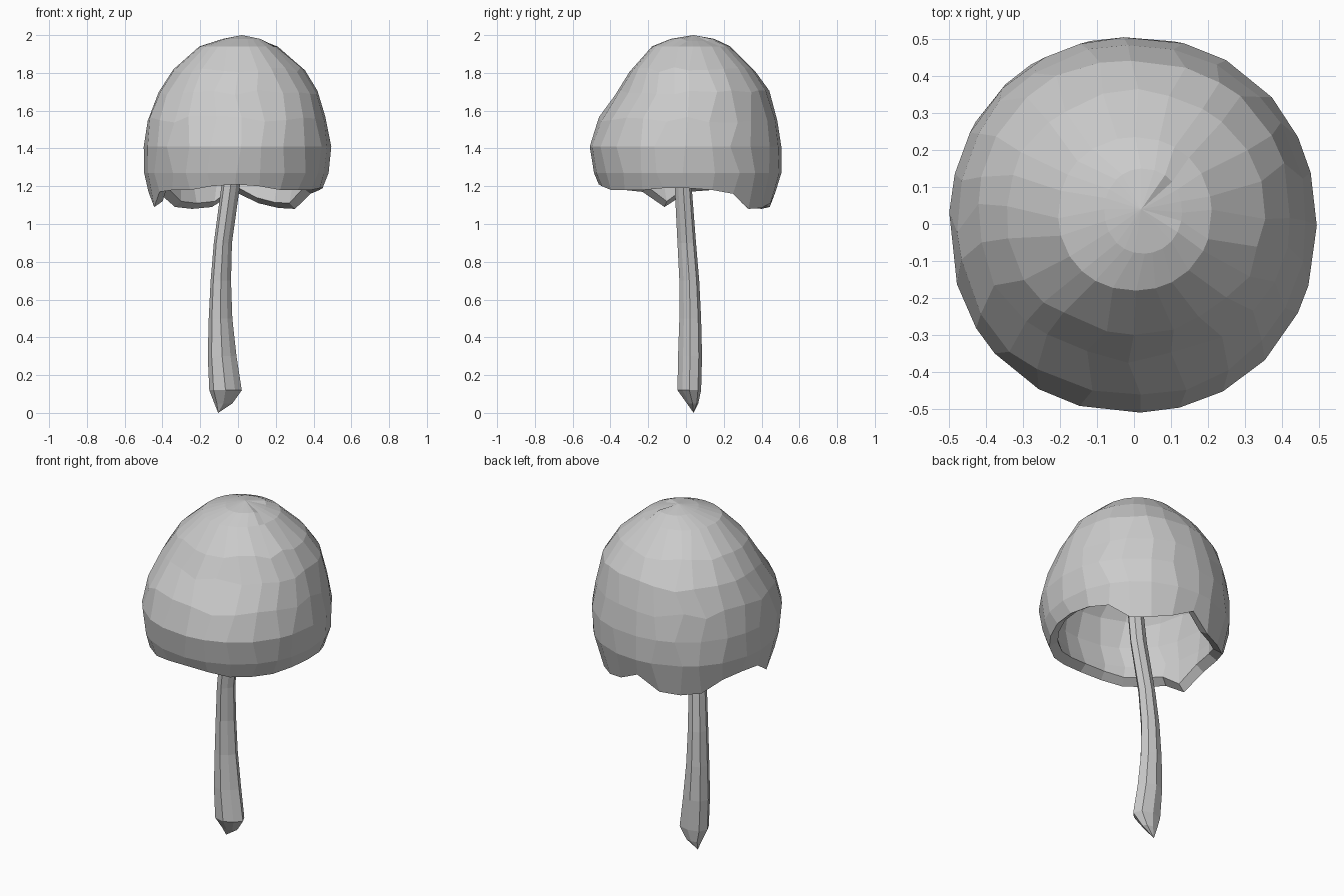
import bpy, bmesh, math, random
from mathutils import Vector

if "Cube" in bpy.data.objects:
    bpy.data.objects.remove(bpy.data.objects["Cube"])

random.seed(4)


def loft(name, rings, start, end):
    """Skin a stack of equal rings, closing both ends with a tip point."""
    bm = bmesh.new()
    loops = [[bm.verts.new(p) for p in ring] for ring in rings]
    n = len(loops[0])
    for a, b in zip(loops, loops[1:]):
        for k in range(n):
            bm.faces.new((a[k], a[(k + 1) % n], b[(k + 1) % n], b[k]))
    for tip, loop in ((start, loops[0]), (end, loops[-1])):
        t = bm.verts.new(tip)
        for k in range(n):
            bm.faces.new((t, loop[k], loop[(k + 1) % n]))
    bmesh.ops.recalc_face_normals(bm, faces=bm.faces)
    mesh = bpy.data.meshes.new(name)
    bm.to_mesh(mesh)
    bm.free()
    obj = bpy.data.objects.new(name, mesh)
    bpy.context.collection.objects.link(obj)
    return obj


def on_oval(row, angle, power=2.0):
    """Point on an oval given as z, x min, x max, y min, y max."""
    z, x0, x1, y0, y1 = row
    c, s = math.cos(angle), math.sin(angle)
    c = math.copysign(abs(c) ** (2 / power), c)
    s = math.copysign(abs(s) ** (2 / power), s)
    return Vector(((x0 + x1) / 2 + c * (x1 - x0) / 2,
                   (y0 + y1) / 2 + s * (y1 - y0) / 2, z))


# Cap: lopsided bell, outer skin rows from top to bottom
SIDES = 24
cap_rows = [
    (1.98, -0.08, 0.13, -0.08, 0.15),
    (1.94, -0.205, 0.21, -0.18, 0.235),
    (1.83, -0.335, 0.345, -0.285, 0.35),
    (1.71, -0.415, 0.42, -0.355, 0.44),
    (1.57, -0.475, 0.462, -0.46, 0.48),
    (1.41, -0.50, 0.494, -0.51, 0.505),
    (1.27, -0.497, 0.48, -0.487, 0.505),
]
outer = []
for i, row in enumerate(cap_rows):
    ring = []
    for k in range(SIDES):
        angle = math.tau * k / SIDES + random.uniform(-0.06, 0.06)
        # slide the point towards the next row so the facets look irregular
        slide = random.uniform(0, 0.22) if 1 < i < 5 else 0
        p = on_oval(row, angle, 2.1)
        if slide:
            p = p.lerp(on_oval(cap_rows[i + 1], angle, 2.1), slide)
        # small torn step beside the crown
        if i == 0 and p.x > 0.09 and p.y > 0:
            p.z -= 0.012
        ring.append(p)
    outer.append(ring)

# Ragged rim: heights every 15 degrees, starting at +x
rim_z = [1.19, 1.18, 1.16, 1.08, 1.085, 1.11, 1.17, 1.09,
         1.08, 1.09, 1.16, 1.18, 1.17, 1.09, 1.17, 1.18,
         1.18, 1.20, 1.21, 1.20, 1.18, 1.18, 1.18, 1.19]
rim_out, rim_in = [], []
for k, z in enumerate(rim_z):
    a = math.tau * k / SIDES
    pull = (1.20 - z) * 0.2
    row = (z, -0.48 + pull, 0.45 - pull, -0.46 + pull, 0.48 - pull)
    p = on_oval(row, a, 2.1)
    rim_out.append(p)
    # underside of the lip slopes up and inwards
    rim_in.append(Vector((p.x * 0.9, p.y * 0.9, z + 0.03)))

# Hollow underside follows the outer skin
core = Vector((0, 0, 1.38))
inner = [[p + (core - p).normalized() * 0.06 for p in ring]
         for ring in reversed(outer)]

loft("mushroom_cap", outer + [rim_out, rim_in] + inner,
     start=(0.02, 0.04, 2.0), end=(0.02, 0.04, 1.935))

# Stem: slender, leaning, swollen at the foot, with a crease down the front
stem_rows = [
    (0.05, -0.125, -0.03, 0.005, 0.065),
    (0.12, -0.152, 0.02, -0.045, 0.08),
    (0.30, -0.16, -0.008, -0.042, 0.085),
    (0.50, -0.155, -0.03, -0.035, 0.08),
    (0.70, -0.145, -0.037, -0.035, 0.07),
    (0.90, -0.128, -0.032, -0.045, 0.053),
    (1.20, -0.088, 0.01, -0.06, 0.03),
    (1.55, -0.045, 0.04, -0.065, 0.025),
    (1.90, -0.02, 0.065, -0.05, 0.04),
]
stem_rings = []
for row in stem_rows:
    ring = [on_oval(row, math.tau * k / 8, 2.2) for k in range(8)]
    mid = sum(ring, Vector()) / 8
    ring[7] = ring[7].lerp(mid, 0.2)
    stem_rings.append(ring)
loft("mushroom_stem", stem_rings, start=(-0.105, 0.04, 0.0),
     end=(0.02, 0.0, 1.93))
